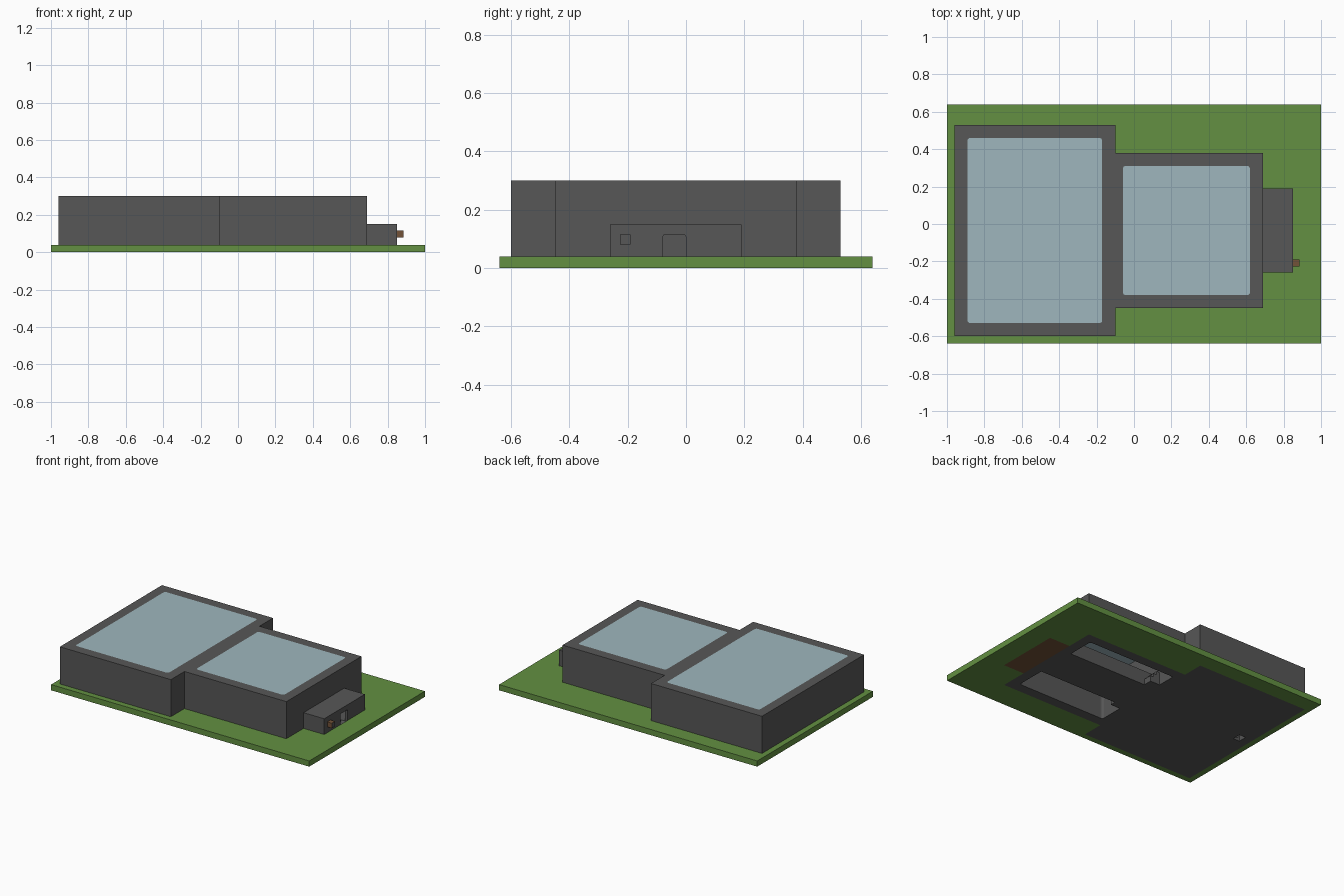
import bpy, bmesh

old = bpy.data.objects.get("Cube")
if old:
    bpy.data.objects.remove(old)


def material(name, rgb):
    m = bpy.data.materials.new(name)
    m.use_nodes = True
    m.diffuse_color = (*rgb, 1)
    m.node_tree.nodes["Principled BSDF"].inputs["Base Color"].default_value = (*rgb, 1)
    return m


GREY = material("dark grey wall", (0.095, 0.095, 0.095))
GREEN = material("grass green", (0.125, 0.28, 0.054))
BLUE = material("pale blue glass", (0.345, 0.47, 0.51))
BROWN = material("wood brown", (0.17, 0.085, 0.04))


def box(name, x, y, z, mat, radius=0, axis=2):
    """Box from ranges; radius rounds the edges parallel to axis."""
    bm = bmesh.new()
    bmesh.ops.create_cube(bm, size=1)
    for v in bm.verts:
        for i, (lo, hi) in enumerate((x, y, z)):
            v.co[i] = lo if v.co[i] < 0 else hi
    if radius:
        edges = [e for e in bm.edges
                 if abs((e.verts[0].co - e.verts[1].co).normalized()[axis]) > 0.9]
        bmesh.ops.bevel(bm, geom=edges, offset=radius, segments=4,
                        profile=0.5, affect='EDGES')
    mesh = bpy.data.meshes.new(name)
    bm.to_mesh(mesh)
    bm.free()
    mesh.materials.append(mat)
    obj = bpy.data.objects.new(name, mesh)
    bpy.context.collection.objects.link(obj)
    return obj


def cut(target, *ranges, **kw):
    """Subtract a box from the target and discard the cutter."""
    cutter = box("cutter", *ranges, target.data.materials[0], **kw)
    cutter.hide_render = True
    mod = target.modifiers.new("cut", 'BOOLEAN')
    mod.operation = 'DIFFERENCE'
    mod.solver = 'EXACT'
    mod.object = cutter
    bpy.context.view_layer.objects.active = target
    bpy.ops.object.modifier_apply(modifier=mod.name)
    bpy.data.objects.remove(cutter)


# Footprints and room outlines
large_x, large_y = (-0.96, -0.10), (-0.60, 0.53)
small_x, small_y = (-0.10, 0.69), (-0.45, 0.38)
porch_x, porch_y = (0.69, 0.85), (-0.26, 0.19)
hall_x, hall_y = (-0.89, -0.17), (-0.53, 0.46)
room_x, room_y = (-0.06, 0.62), (-0.38, 0.31)

# Ground plate, open beneath the buildings
ground = box("ground_plate", (-1, 1), (-0.64, 0.64), (0, 0.04), GREEN)
for fx, fy in ((large_x, large_y), (small_x, small_y), (porch_x, porch_y)):
    cut(ground, fx, fy, (-0.1, 0.1))

# Large building with a closed floor and a small floor opening
large = box("large_building", large_x, large_y, (0, 0.30), GREY)
cut(large, hall_x, hall_y, (0.02, 0.4), radius=0.015)
cut(large, (-0.90, -0.85), (-0.04, 0.02), (-0.1, 0.1))
box("large_roof_glass", hall_x, hall_y, (0.28, 0.30), BLUE, radius=0.015)

# Small building, open below on both sides of a raised walkway
small = box("small_building", small_x, small_y, (0, 0.30), GREY)
cut(small, room_x, room_y, (-0.1, 0.4), radius=0.015)
box("small_roof_glass", room_x, room_y, (0.28, 0.30), BLUE, radius=0.015)
box("walkway", room_x, (-0.17, 0.12), (0, 0.10), GREY)

# Steps beside the walkway
for side, y in (("left", (0.12, 0.18)), ("right", (-0.21, -0.17))):
    for i in range(3):
        x0 = -0.06 + i * 0.025
        box(f"{side}_step_{i + 1}", (x0, x0 + 0.025), y,
            (0.0, 0.09 - i * 0.025), GREY)

# Entrance porch with a doorway
porch = box("porch", porch_x, porch_y, (0, 0.15), GREY)
cut(porch, (0.71, 0.83), (-0.24, 0.17), (0.03, 0.13))
cut(porch, (0.80, 0.90), (-0.08, 0.0), (0.02, 0.115), radius=0.01, axis=0)
porch.data.materials.append(BROWN)
for face in porch.data.polygons:
    if face.normal.z < -0.9 and face.center.z < 0.01:
        face.material_index = 1

# Wall lamp with a grey front
lamp = box("wall_lamp", (0.85, 0.885), (-0.226, -0.19), (0.08, 0.115), BROWN)
lamp.data.materials.append(GREY)
for face in lamp.data.polygons:
    if face.normal.x > 0.9:
        face.material_index = 1
